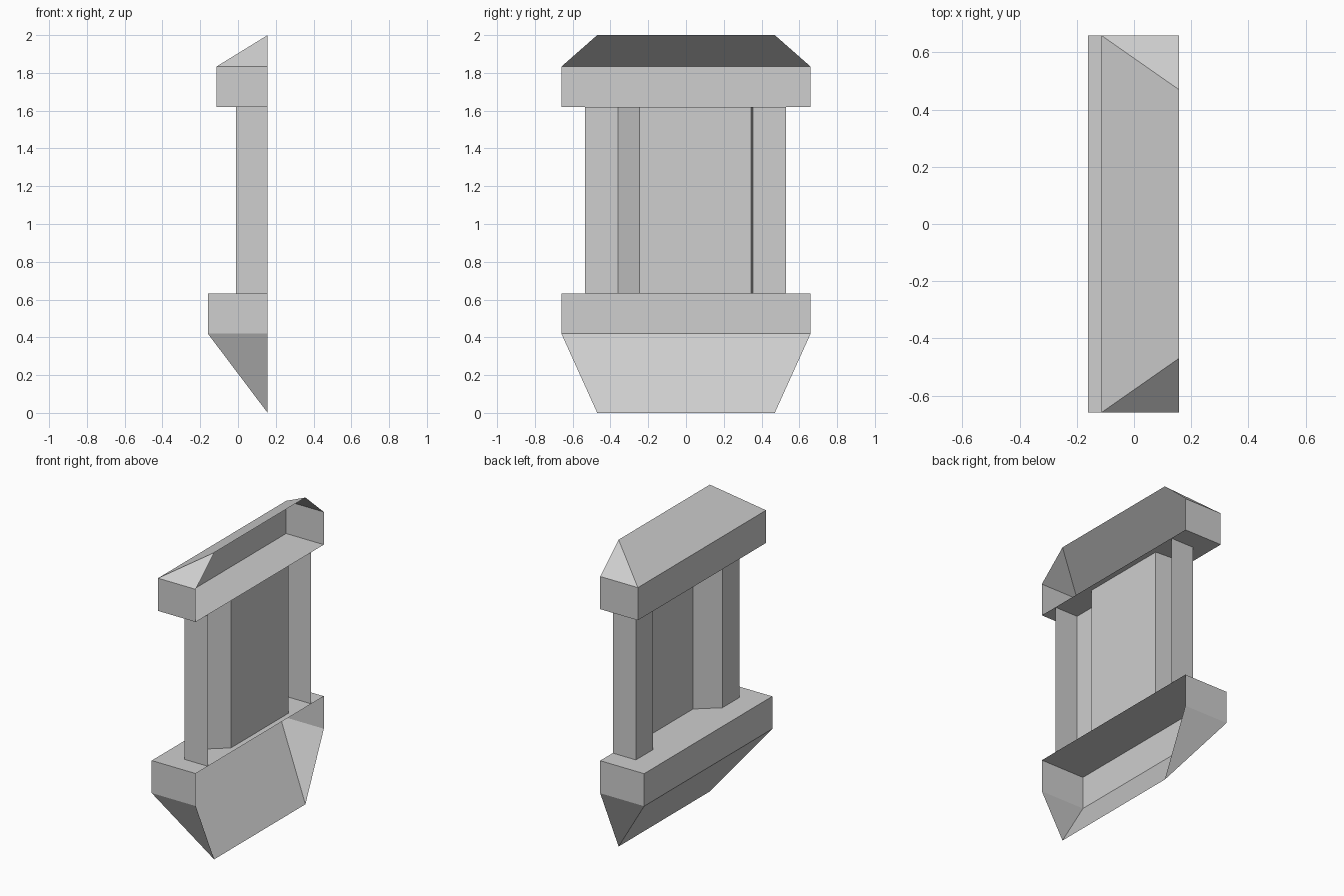
import bpy
import bmesh

cube = bpy.data.objects.get("Cube")
if cube:
    bpy.data.objects.remove(cube, do_unlink=True)

GREY = (0.62, 0.62, 0.62, 1)
stone = bpy.data.materials.new("plain_grey")
stone.use_nodes = True
stone.diffuse_color = GREY
stone.node_tree.nodes["Principled BSDF"].inputs["Base Color"].default_value = GREY

BACK = 0.157        # open side that sits against a wall
HALF = 0.66         # half length of the bands
RIDGE = 0.47        # half length of the tapered edges


def finish(name, bm):
    mesh = bpy.data.meshes.new(name)
    bm.to_mesh(mesh)
    bm.free()
    mesh.materials.append(stone)
    obj = bpy.data.objects.new(name, mesh)
    bpy.context.collection.objects.link(obj)


def tapered_band(name, front, flat_z, band_z, tip_z):
    """Hollow band, open at the wall, with a flat cap and a hipped taper."""
    bm = bmesh.new()
    path = [(BACK, -HALF), (front, -HALF), (front, HALF), (BACK, HALF)]
    flat = [bm.verts.new((x, y, flat_z)) for x, y in path]
    rim = [bm.verts.new((x, y, band_z)) for x, y in path]
    tip = [bm.verts.new((BACK, y, tip_z)) for y in (-RIDGE, RIDGE)]
    up = tip_z > flat_z

    def face(*verts):
        bm.faces.new(verts if up else verts[::-1])

    face(*flat)
    for i in range(3):
        face(flat[i + 1], flat[i], rim[i], rim[i + 1])
    face(rim[0], tip[0], rim[1])
    face(rim[1], tip[0], tip[1], rim[2])
    face(rim[2], tip[1], rim[3])
    finish(name, bm)


# Roof and base
tapered_band("roof", -0.115, 1.62, 1.833, 2.0)
tapered_band("base", -0.16, 0.632, 0.42, 0.0)

# Two pillars and the recessed panel, as one upright folded wall
profile = [(BACK, -0.535), (-0.01, -0.535), (-0.01, -0.36), (0.122, -0.247),
           (0.122, 0.345), (-0.01, 0.355), (-0.01, 0.53), (BACK, 0.53)]
bm = bmesh.new()
low, high = ([bm.verts.new((x, y, z)) for x, y in profile] for z in (0.632, 1.62))
for i in range(len(profile) - 1):
    bm.faces.new((low[i + 1], low[i], high[i], high[i + 1]))
finish("pillars_and_panel", bm)
